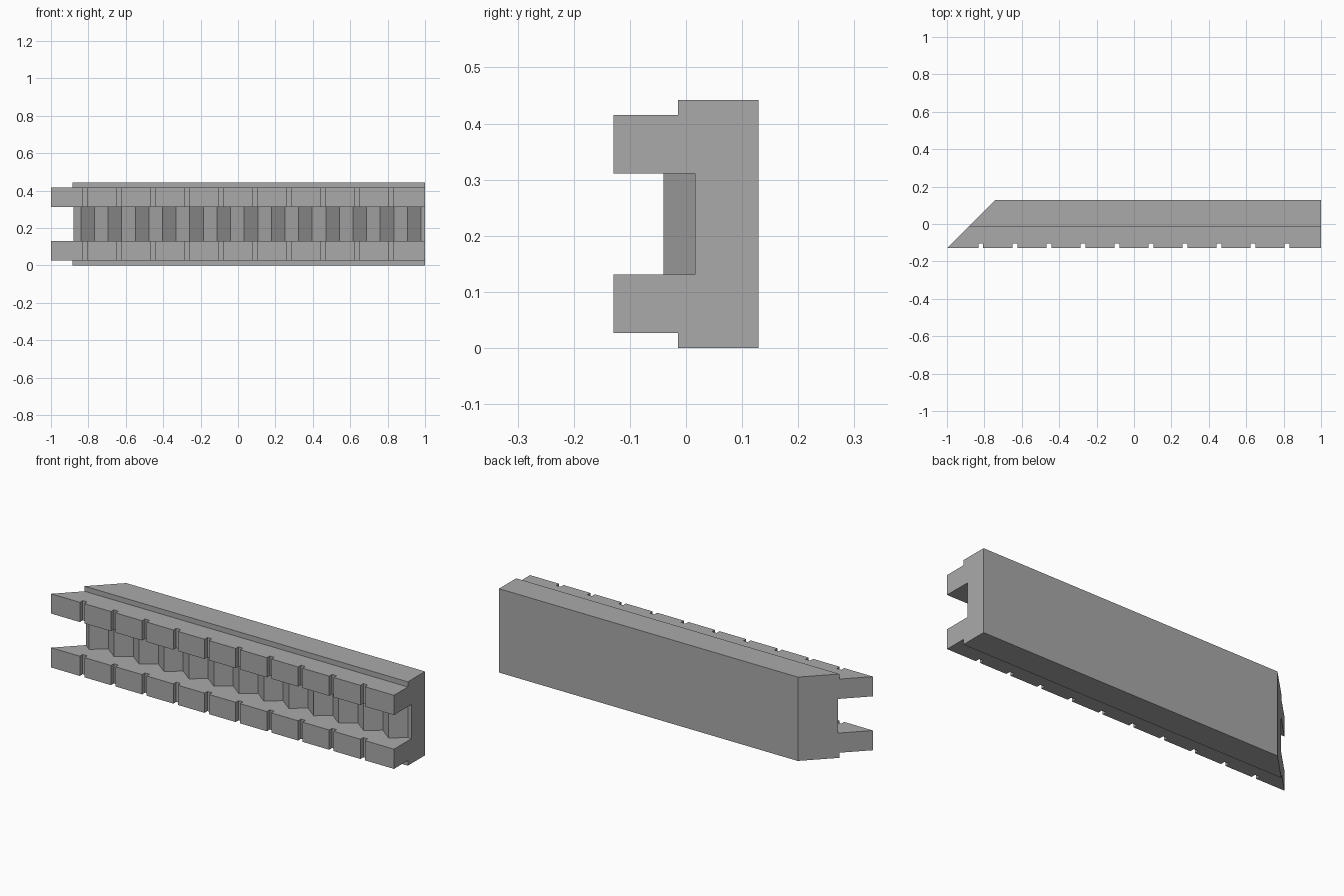
import bpy
import bmesh

cube = bpy.data.objects.get("Cube")
if cube:
    bpy.data.objects.remove(cube, do_unlink=True)

GREY = (0.4, 0.4, 0.4, 1)
grey = bpy.data.materials.new("plain grey")
grey.use_nodes = True
grey.diffuse_color = GREY
grey.node_tree.nodes["Principled BSDF"].inputs["Base Color"].default_value = GREY


def prisms(name, outlines, direction):
    """Extrude closed outlines along a direction into one object."""
    bm = bmesh.new()
    for outline in outlines:
        face = bm.faces.new([bm.verts.new(p) for p in outline])
        top = bmesh.ops.extrude_face_region(bm, geom=[face], use_keep_orig=True)["geom"]
        verts = [v for v in top if isinstance(v, bmesh.types.BMVert)]
        bmesh.ops.translate(bm, verts=verts, vec=direction)
    bmesh.ops.recalc_face_normals(bm, faces=bm.faces)
    mesh = bpy.data.meshes.new(name)
    bm.to_mesh(mesh)
    bm.free()
    mesh.materials.append(grey)
    obj = bpy.data.objects.new(name, mesh)
    bpy.context.collection.objects.link(obj)
    return obj


def combine(target, tool, operation):
    """Apply a boolean, then discard the tool object."""
    tool.hide_render = True
    mod = target.modifiers.new(tool.name, 'BOOLEAN')
    mod.operation, mod.solver, mod.object = operation, 'EXACT', tool
    bpy.context.view_layer.objects.active = target
    bpy.ops.object.modifier_apply(modifier=mod.name)
    bpy.data.objects.remove(tool, do_unlink=True)


BACK, STEP, FRONT, FLOOR, TIP = 0.129, -0.014, -0.129, 0.016, -0.04
HEIGHT = 0.442

# Channel beam: lower half of the section, mirrored about mid-height
half = [(BACK, 0), (STEP, 0), (STEP, 0.027), (FRONT, 0.027),
        (FRONT, 0.131), (FLOOR, 0.131)]
section = half + [(y, HEIGHT - z) for y, z in reversed(half)]
beam = prisms("channel_beam", [[(-1.1, y, z) for y, z in section]], (2.1, 0, 0))

# Zigzag teeth along the channel floor, sunk into the beam
pitch = 0.1455
zigzag = [(-0.9125, FLOOR)]
for i in range(13):
    tip = -0.84 + i * pitch
    zigzag += [(tip, TIP), (tip + pitch / 2, FLOOR)]
plan = [(zigzag[0][0], 0.05)] + zigzag + [(zigzag[-1][0], 0.05)]
teeth = prisms("zigzag_teeth", [[(x, y, 0.11) for x, y in plan]], (0, 0, 0.222))
combine(beam, teeth, 'UNION')

# Narrow notches across the front of both rails
notches = []
for i in range(10):
    x = -0.819 + i * 0.1818
    notches.append([(x + dx, y, -0.1) for dx, y in
                    [(-0.013, -0.2), (0.013, -0.2), (0.013, -0.105), (-0.013, -0.105)]])
combine(beam, prisms("notch_cutter", notches, (0, 0, 0.7)), 'DIFFERENCE')

# Mitred right end at 45 degrees
corner = [(-1.3, -0.3), (-0.3 - 0.871, -0.3), (0.3 - 0.871, 0.3), (-1.3, 0.3)]
miter = prisms("miter_cutter", [[(x, y, -0.1) for x, y in corner]], (0, 0, 0.7))
combine(beam, miter, 'DIFFERENCE')
